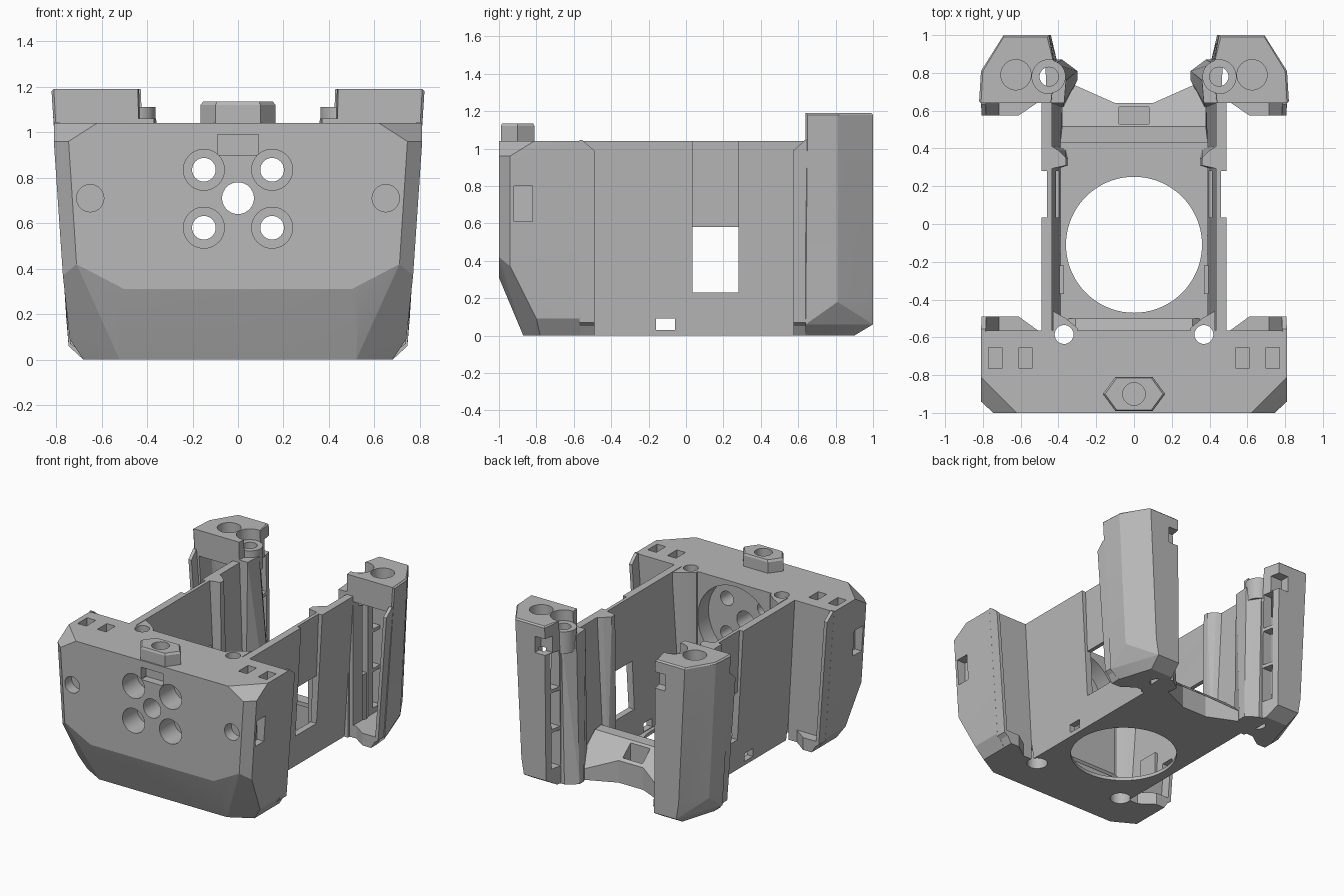
import bpy, bmesh, math
from mathutils import Matrix, Vector

default = bpy.data.objects.get("Cube")
if default:
    bpy.data.objects.remove(default)

grey = bpy.data.materials.new("plain_grey")
grey.use_nodes = True
GREY = (0.48, 0.48, 0.48, 1)
grey.diffuse_color = GREY
grey.node_tree.nodes["Principled BSDF"].inputs["Base Color"].default_value = GREY


def finish(name, bm):
    bmesh.ops.recalc_face_normals(bm, faces=bm.faces)
    me = bpy.data.meshes.new(name)
    bm.to_mesh(me)
    bm.free()
    me.materials.append(grey)
    ob = bpy.data.objects.new(name, me)
    bpy.context.collection.objects.link(ob)
    return ob


def hull(name, pts, s=1, both=False):
    """Convex solid; s mirrors it, both makes it symmetric in x."""
    bm = bmesh.new()
    for x, y, z in pts:
        bm.verts.new((s * x, y, z))
        if both:
            bm.verts.new((-x, y, z))
    res = bmesh.ops.convex_hull(bm, input=bm.verts)
    junk = set(res["geom_interior"]) | set(res["geom_unused"])
    junk = [v for v in junk if isinstance(v, bmesh.types.BMVert)]
    bmesh.ops.delete(bm, geom=junk, context='VERTS')
    bmesh.ops.dissolve_limit(bm, angle_limit=0.02, verts=bm.verts, edges=bm.edges)
    return finish(name, bm)


def box(name, x, y, z, s=1):
    return hull(name, [(a, b, c) for a in x for b in y for c in z], s)


def rod(name, centre, r, length, axis='Z', n=40):
    bm = bmesh.new()
    bmesh.ops.create_cone(bm, cap_ends=True, segments=n, radius1=r, radius2=r, depth=length)
    turn = Matrix.Rotation(math.pi / 2, 4, 'X') if axis == 'Y' else Matrix()
    bm.transform(Matrix.Translation(Vector(centre)) @ turn)
    return finish(name, bm)


def cut(ob, cutters):
    """Subtract every cutter, then bake the result and drop the cutters."""
    for c in cutters:
        c.hide_render = True
        m = ob.modifiers.new("cut", 'BOOLEAN')
        m.operation, m.solver, m.object = 'DIFFERENCE', 'EXACT', c
    bpy.context.view_layer.update()
    dg = bpy.context.evaluated_depsgraph_get()
    me = bpy.data.meshes.new_from_object(ob.evaluated_get(dg))
    ob.modifiers.clear()
    ob.data = me
    for c in cutters:
        bpy.data.objects.remove(c)


def bolt_cutters(s):
    return [rod("c", (s * .37, -.585, .5), .05, 2),
            rod("c", (s * .37, -.585, .04), .07, .2)]


def rear_notch():
    return hull("c", [(x, y, z) for z in (-.1, .5) for x, y in
                      ((.1, .64), (.37, .76), (.37, .9))], both=True)


def lip_and_foot(name, s, root, tip):
    """Thin leaning outer lip and a low foot, reaching from root to tip in y."""
    step = math.copysign(.015, tip - root)
    hull(name + "_lip", [
        (.785, root, 1.045), (.81, root, 1.045), (.785, root + step, 1.045),
        (.81, root + step, 1.045), (.782, tip, .99), (.806, tip, .99),
        (.712, tip, .05), (.738, tip, .07), (.712, root, .05), (.738, root, .07)], s)
    hull(name + "_foot", [
        (.50, root, 0), (.50, root, .09), (.55, root + step, 0), (.55, root + step, .09),
        (.61, tip, 0), (.61, tip, .09), (.68, tip, 0), (.735, tip, .09),
        (.68, root, 0), (.735, root, .09)], s)


# Front block with clipped corners
block = hull("front_block", [
    (.62, -1, 1.04), (.81, -.81, 1.04), (.81, -.565, 1.04), (.745, -1, .96),
    (.81, -.94, .96), (.71, -1, .42), (.77, -.94, .37), (.50, -1, .31),
    (.53, -.975, .25), (.52, -.87, 0), (.74, -.80, .09), (.74, -.565, .09),
    (.68, -.565, 0), (.68, -.78, 0)], both=True)
cs = [rod("c", (0, -.8, .71), .07, .8, 'Y'),
      rod("c", (0, -.56, .71), .3, .26, 'Y', n=64),
      box("c", (-.09, .09), (-1.1, -.94), (.9, .99))]
for s in (-1, 1):
    cs += bolt_cutters(s)
    cs += [rod("c", (s * .65, -1, .71), .06, .16, 'Y'),
           box("c", (.73, .9), (-.92, -.82), (.61, .80), s)]
    for x in (.575, .735):
        cs.append(box("c", (x - .035, x + .035), (-.765, -.655), (.94, 1.1), s))
    for z in (.58, .835):
        cs += [rod("c", (s * .15, -.8, z), .052, .8, 'Y'),
               rod("c", (s * .15, -.95, z), .09, .24, 'Y')]
cut(block, cs)

# Hexagonal boss on the block top
R = .165
hexagon = [(R, 0), (R * .6, .09), (R * .6, -.09)]
nut = hull("hex_boss", [(x * k, -.9 + y * k, z) for x, y in hexagon
                        for k, z in ((1, 1.03), (1, 1.12), (.93, 1.135))], both=True)
cut(nut, [rod("c", (0, -.9, 1.1), .06, .4)])

# Floor plate with the large round opening
floor = hull("floor_plate", [(x, y, z) for z in (0, .025) for x, y in
             ((.43, -.6), (.43, .6), (.36, .74))], both=True)
cut(floor, [rod("c", (0, -.11, 0), .36, .3, n=72), rear_notch()]
    + bolt_cutters(1) + bolt_cutters(-1))

# Small bevelled step behind the front block
step = hull("front_step", [(.36, -.5, .0), (.31, -.5, .08), (.31, -.57, .16),
                           (.36, -.57, 0)], both=True)
cut(step, [rod("c", (0, -.11, 0), .36, .3, n=72),
           rod("c", (0, -.56, .71), .3, 1, 'Y')] + bolt_cutters(1) + bolt_cutters(-1))

# Rear sill: flat crest falling away to the notched back edge, with a slot
sill = hull("rear_sill", [(.39, .43, 0), (.39, .43, .27), (.31, .515, .27),
                          (.38, .515, .27), (.38, .76, .06), (.38, .76, 0)], both=True)
cut(sill, [rear_notch(), box("c", (-.08, .08), (.53, .62), (.04, .5)),
           box("c", (-.33, .33), (.3, .49), (.025, .24))])

for s, side in ((-1, "right"), (1, "left")):
    lip_and_foot(side + "_front", s, -.57, -.49)
    lip_and_foot(side + "_post", s, .65, .575)

    # Corner gusset around the vertical bolt hole
    gusset = hull(side + "_bolt_gusset", [(x, y, z) for z in (0, 1.04) for x, y in
                  ((.30, -.57), (.30, -.55), (.36, -.50), (.43, -.46), (.43, -.57))], s)
    cut(gusset, bolt_cutters(s))

    # Leaning side wall with guide recess, window and cable slot
    wall = hull(side + "_side_wall", [
        (x, y, z) for y in (-.58, .66) for x, z in
        ((.43, 0), (.49, 1.04), (.435, 1.04), (.385, 0))], s)
    cut(wall, [hull("c", [(x, y, z) for y in (.035, .28) for x, z in
                          ((.43, .23), (.462, 1.1), (.6, .23), (.6, 1.1))], s),
               box("c", (.3, .6), (.035, .28), (.23, .58), s),
               box("c", (.3, .6), (-.16, -.06), (.03, .09), s)] + bolt_cutters(s))
    hull(side + "_wall_rib", [(x + lean, y, z) for z, lean in ((.02, -.04), (1.04, 0))
         for x, y in ((.45, .29), (.39 if lean else .36, .31), (.39 if lean else .36, .35),
                      (.40, .39), (.45, .42))], s)
    box(side + "_inner_clip", (.37, .42), (-.37, -.22), (.03, .2), s)

    # Tall rear post, hollow towards the front
    post = hull(side + "_rear_post", [
        (.45, 1, 1.18), (.69, 1, 1.18), (.81, .81, 1.18), (.82, .65, 1.18),
        (.46, .99, 1.19), (.69, .99, 1.19), (.80, .81, 1.19), (.81, .64, 1.19),
        (.44, .64, 1.19), (.42, .83, 1.19),
        (.44, 1, .06), (.62, 1, .06), (.64, 1, .18), (.755, .81, .18),
        (.745, .64, .06), (.42, .9, 0), (.60, .9, 0), (.68, .64, 0),
        (.42, .64, 0), (.40, .83, 0)], s)
    cs = [rod("c", (s * .625, .79, 1.19), .08, .2),
          rod("c", (s * .45, .78, .7), .05, 1.6),
          rod("c", (s * .45, .78, 1.19), .09, .16),
          hull("c", [(x, y, z) for z, w in ((.09, .705), (1.0, .765)) for x, y in
                     ((.49, .5), (w, .5), (w, .78), (.62, .95), (.49, .95))], s),
          box("c", (.43, .53), (.93, 1.1), (.98, 1.1), s)]
    for i in range(3):
        z = .13 + i * .29
        cs.append(box("c", (.3, .6), (.87, .95), (z, z + .265), s))
    cut(post, cs)

    # Inner wing flaring down to the sill, with a pin socket on top
    wing = hull(side + "_post_wing", [
        (.37, .64, 1.06), (.46, .64, 1.06), (.36, .76, 1.06), (.42, .85, 1.06),
        (.47, .85, 1.06), (.37, .62, 0), (.46, .62, 0), (.30, .76, 0),
        (.30, .81, 0), (.38, .87, 0), (.47, .87, 0)], s)
    socket = rod(side + "_pin_socket", (s * .45, .78, 1.03), .088, .16)
    for part in (wing, socket):
        cut(part, [rod("c", (s * .45, .78, .9), .05, 1)])

# Smooth the round holes while keeping creases sharp
for ob in [o for o in bpy.context.scene.objects if o.type == 'MESH' and grey.name in o.data.materials]:
    bpy.ops.object.select_all(action='DESELECT')
    ob.select_set(True)
    bpy.context.view_layer.objects.active = ob
    bpy.ops.object.shade_smooth_by_angle(angle=math.radians(12))
